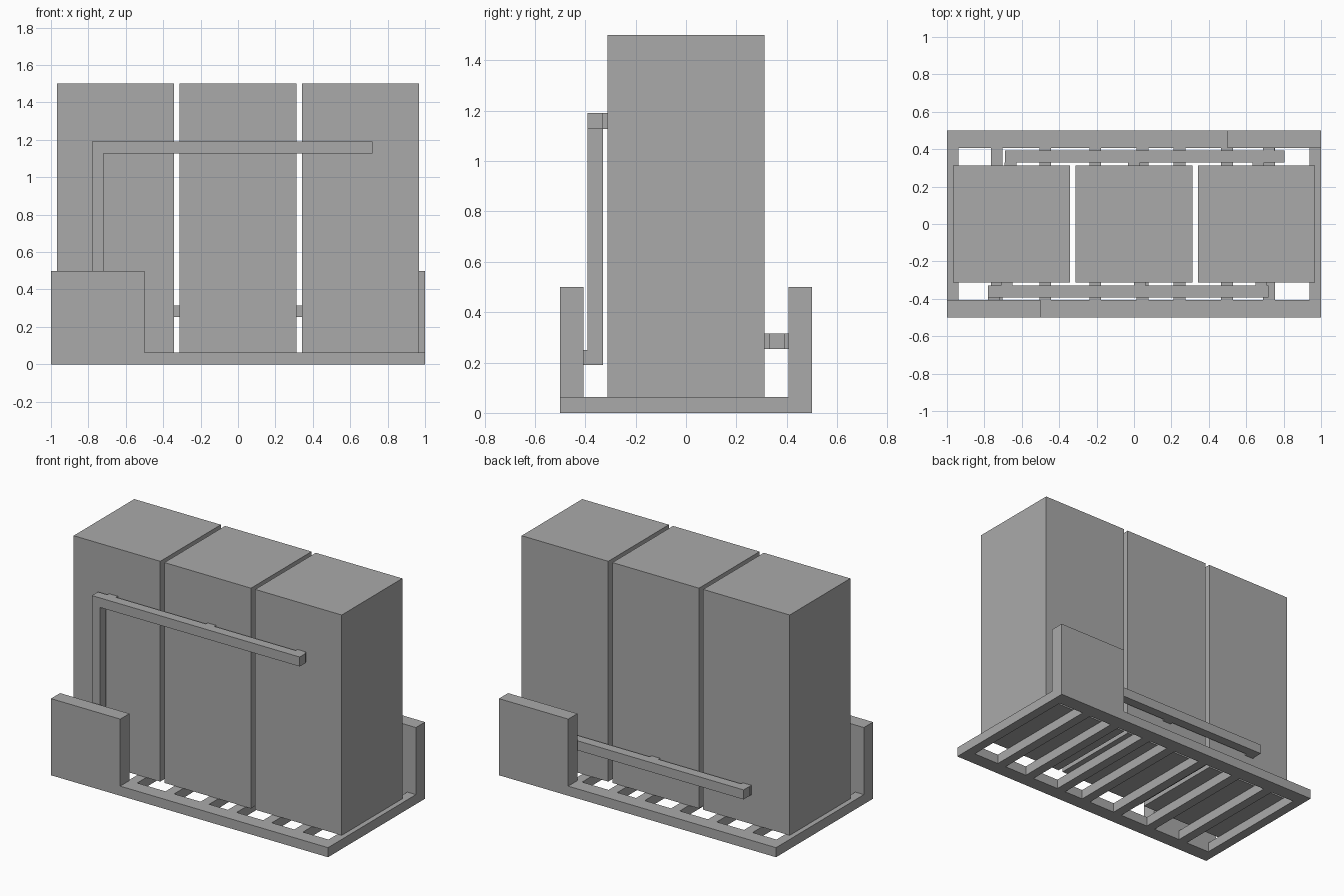
import bpy, bmesh
from mathutils import Vector

old = bpy.data.objects.get("Cube")
if old:
    bpy.data.objects.remove(old, do_unlink=True)

grey = bpy.data.materials.new("light_grey")
grey.use_nodes = True
grey.diffuse_color = (0.4, 0.4, 0.4, 1)
grey.node_tree.nodes["Principled BSDF"].inputs["Base Color"].default_value = grey.diffuse_color


def prism(name, profile, y0, y1):
    """Extrude an x-z profile from y0 to y1."""
    bm = bmesh.new()
    face = bm.faces.new([bm.verts.new((x, y0, z)) for x, z in profile])
    ext = bmesh.ops.extrude_face_region(bm, geom=[face])
    moved = [v for v in ext["geom"] if isinstance(v, bmesh.types.BMVert)]
    bmesh.ops.translate(bm, verts=moved, vec=Vector((0, y1 - y0, 0)))
    bmesh.ops.recalc_face_normals(bm, faces=bm.faces)
    mesh = bpy.data.meshes.new(name)
    bm.to_mesh(mesh)
    bm.free()
    mesh.materials.append(grey)
    obj = bpy.data.objects.new(name, mesh)
    bpy.context.collection.objects.link(obj)
    return obj


def box(name, x0, x1, y0, y1, z0, z1):
    return prism(name, [(x0, z0), (x1, z0), (x1, z1), (x0, z1)], y0, y1)


T = 0.0625          # base height and bar thickness
RAIL = 0.406        # inner face of the long rails
BODY = 0.3125       # half size of a cabinet
BAR_IN, BAR_OUT = 0.33, 0.392

# Long rails, each with a raised panel at one end
for side, name in ((-1, "front_rail_with_panel"), (1, "back_rail_with_panel")):
    profile = [(-1, 0), (1, 0), (1, T), (-0.5, T), (-0.5, 0.5), (-1, 0.5)]
    prism(name, [(-side * x, z) for x, z in profile], side * RAIL, side * 0.5) if side > 0 \
        else prism(name, profile, -0.5, -RAIL)

# End rails and cross slats
for side, name in ((-1, "right_end_rail"), (1, "left_end_rail")):
    box(name, *sorted((side * 0.9375, side)), -RAIL, RAIL, 0, T)
for i, x in enumerate((-0.734, -0.475, -0.208, 0.045, 0.243, 0.497, 0.722)):
    box(f"base_slat_{i + 1}", x - T / 2, x + T / 2, -RAIL, RAIL, 0, T)

# Three cabinets
for i in (-1, 0, 1):
    c = i * 0.655
    box(f"cabinet_{i + 2}", c - BODY, c + BODY, -BODY, BODY, T, 1.5)

# Front conduit: upright and top run
prism("front_conduit",
      [(-0.78, 0.19), (-0.72, 0.19), (-0.72, 1.128), (0.72, 1.128), (0.72, 1.19), (-0.78, 1.19)],
      -BAR_OUT, -BAR_IN)
box("front_conduit_inlet", -0.78, -0.72, -RAIL, -BAR_OUT, 0.19, 0.25)
for i, x in enumerate((-0.68, 0.03, 0.68)):
    box(f"front_conduit_stub_{i + 1}", x - T / 2, x + T / 2, -BAR_IN, -BODY, 1.128, 1.19)

# Back conduit: single low run
box("back_conduit", -0.69, 0.805, BAR_IN, BAR_OUT, 0.253, 0.315)
box("back_conduit_inlet", 0.69, 0.75, BAR_OUT, RAIL, 0.253, 0.315)
for i, x in enumerate((-0.66, 0.0, 0.665)):
    box(f"back_conduit_stub_{i + 1}", x - T / 2, x + T / 2, BODY, BAR_IN, 0.253, 0.315)
